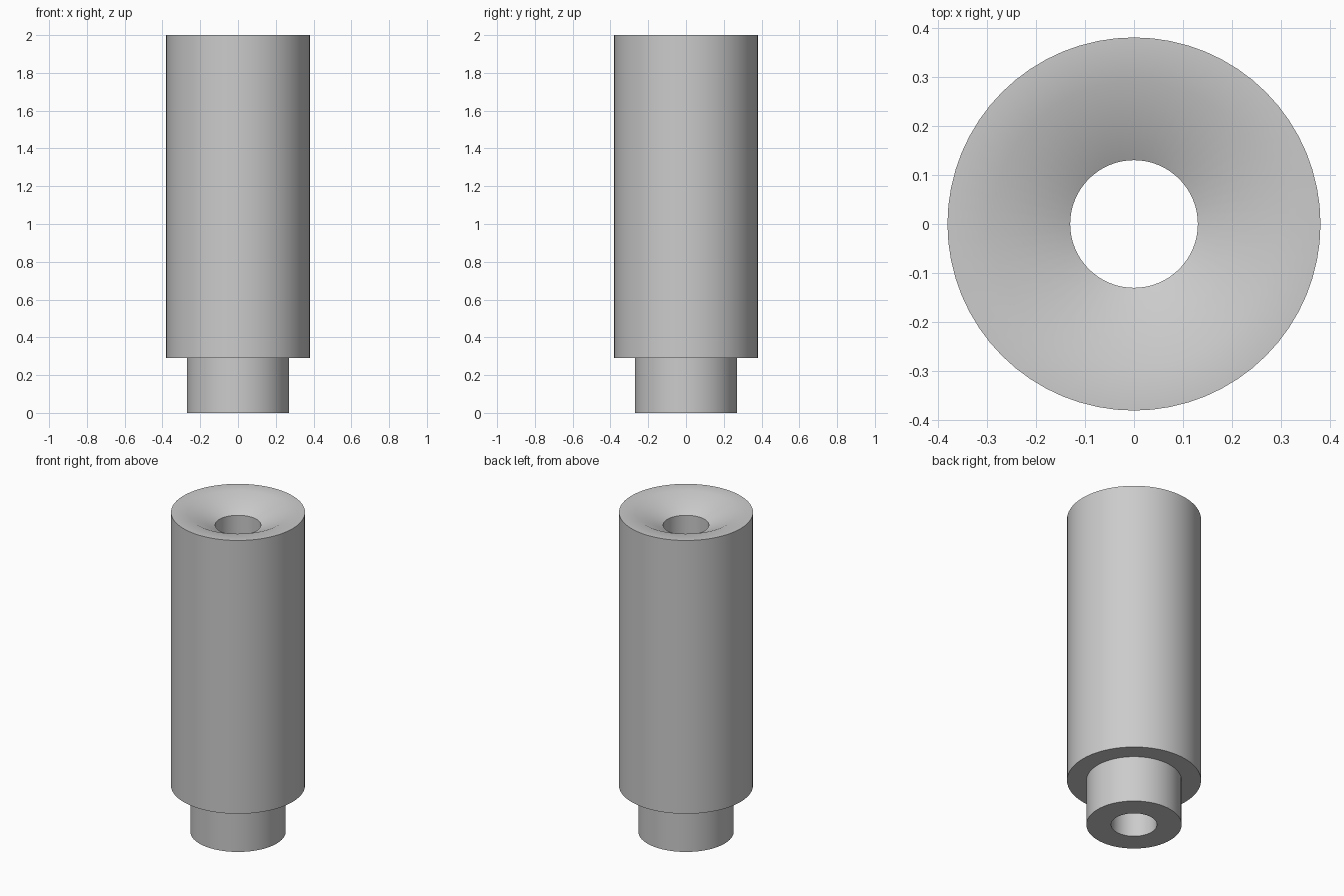
import bpy
import bmesh
import math

cube = bpy.data.objects.get("Cube")
if cube:
    bpy.data.objects.remove(cube)

# Plain grey for the whole bushing
grey = bpy.data.materials.new("plain grey")
grey.use_nodes = True
colour = (0.6, 0.6, 0.6, 1)
grey.diffuse_color = colour
grey.node_tree.nodes["Principled BSDF"].inputs["Base Color"].default_value = colour

# Closed wall profile (radius, height): bore, spigot, shoulder, body, rim, countersink
profile = [(0.13, 0), (0.27, 0), (0.27, 0.29), (0.38, 0.29),
           (0.38, 2), (0.29, 2), (0.13, 1.92)]

# Spin the profile around the vertical axis
bm = bmesh.new()
verts = [bm.verts.new((r, 0, z)) for r, z in profile]
edges = [bm.edges.new((a, b)) for a, b in zip(verts, verts[1:] + verts[:1])]
bmesh.ops.spin(bm, geom=verts + edges, cent=(0, 0, 0), axis=(0, 0, 1),
               angle=math.tau, steps=64, use_merge=True)
bmesh.ops.remove_doubles(bm, verts=bm.verts, dist=0.0001)
bmesh.ops.recalc_face_normals(bm, faces=bm.faces)

mesh = bpy.data.meshes.new("stepped_sleeve")
bm.to_mesh(mesh)
bm.free()
mesh.materials.append(grey)
sleeve = bpy.data.objects.new("stepped_sleeve", mesh)
bpy.context.collection.objects.link(sleeve)

# Smooth walls, crisp corners, softly blended countersink lip
bpy.ops.object.select_all(action="DESELECT")
sleeve.select_set(True)
bpy.context.view_layer.objects.active = sleeve
bpy.ops.object.shade_smooth_by_angle(angle=math.radians(30))
